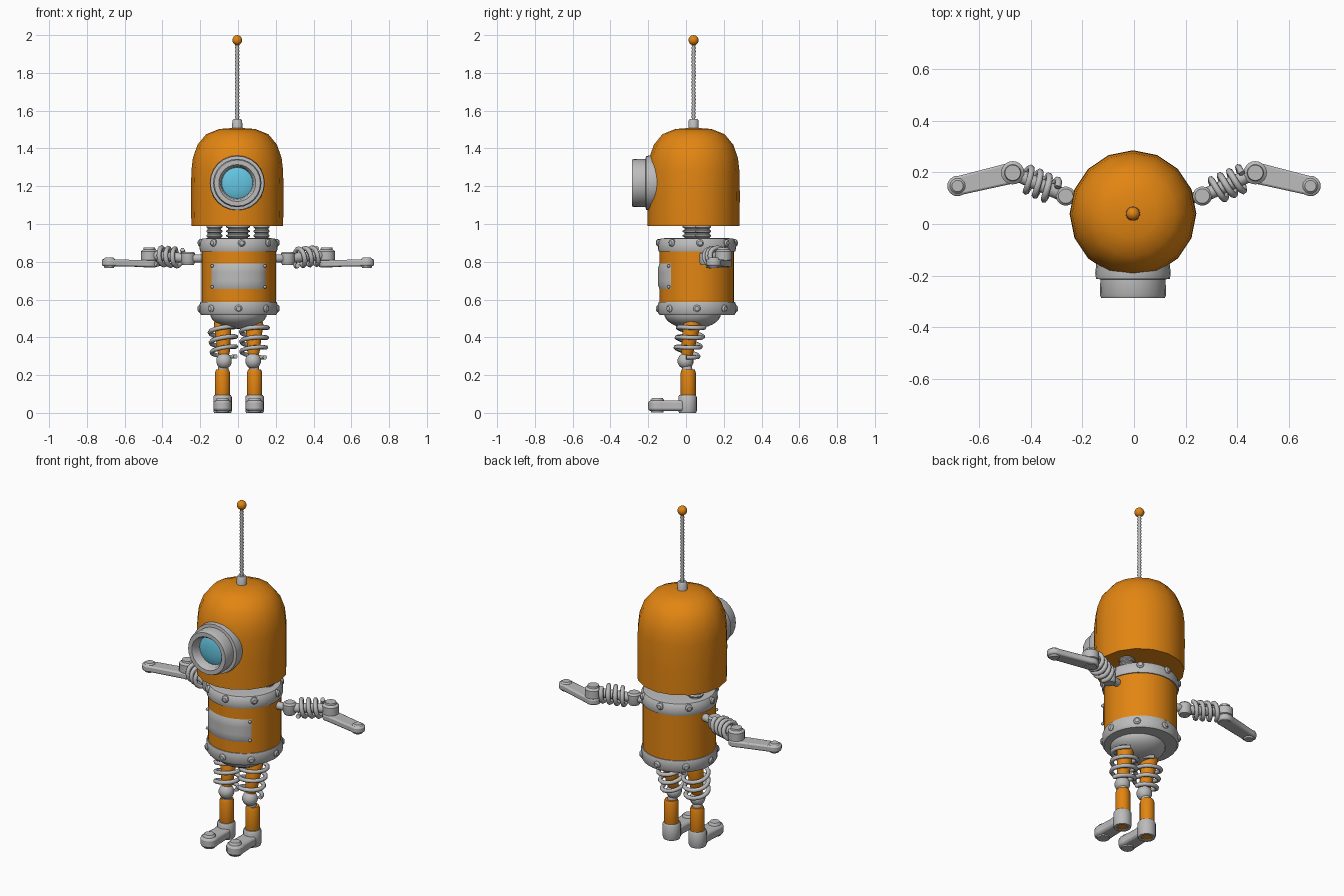
import bpy, bmesh, math
from mathutils import Vector, Matrix

if "Cube" in bpy.data.objects:
    bpy.data.objects.remove(bpy.data.objects["Cube"])


def material(name, rgb):
    m = bpy.data.materials.new(name)
    m.diffuse_color = (*rgb, 1)
    m.use_nodes = True
    m.node_tree.nodes["Principled BSDF"].inputs["Base Color"].default_value = m.diffuse_color
    return m


ORANGE = material("orange paint", (0.76, 0.235, 0.006))
GREY = material("light grey metal", (0.5, 0.5, 0.5))
BLUE = material("blue glass", (0.13, 0.56, 0.76))


def finish(name, bm, mat, angle=40):
    bmesh.ops.recalc_face_normals(bm, faces=bm.faces)
    me = bpy.data.meshes.new(name)
    bm.to_mesh(me)
    bm.free()
    ob = bpy.data.objects.new(name, me)
    bpy.context.collection.objects.link(ob)
    me.materials.append(mat)
    bpy.ops.object.select_all(action='DESELECT')
    ob.select_set(True)
    bpy.context.view_layer.objects.active = ob
    bpy.ops.object.shade_smooth_by_angle(angle=math.radians(angle))
    return ob


def aim(p, direction):
    """Matrix moving to p with local z along direction."""
    q = Vector((0, 0, 1)).rotation_difference(Vector(direction).normalized())
    return Matrix.Translation(Vector(p)) @ q.to_matrix().to_4x4()


def lathe(name, profile, mat, p=(0, 0, 0), direction=(0, 0, 1), n=20, angle=40):
    """Spin (radius, height) points around an axis."""
    bm = bmesh.new()
    vs = [bm.verts.new((r, 0, z)) for r, z in profile]
    es = [bm.edges.new(e) for e in zip(vs, vs[1:])]
    bmesh.ops.spin(bm, geom=vs + es, cent=(0, 0, 0), axis=(0, 0, 1),
                   angle=math.tau, steps=n, use_duplicate=False)
    bmesh.ops.remove_doubles(bm, verts=bm.verts, dist=0.0004)
    bm.transform(aim(p, direction))
    return finish(name, bm, mat, angle)


def rod(name, a, b, r, mat, r2=None, n=16):
    a, b = Vector(a), Vector(b)
    h = (b - a).length
    r2 = r2 or r
    return lathe(name, [(0, 0), (r * .85, 0), (r, .1 * h), (r2, .9 * h), (r2 * .85, h), (0, h)],
                 mat, a, b - a, n)


def ball(name, p, r, mat, n=14):
    bm = bmesh.new()
    bmesh.ops.create_uvsphere(bm, u_segments=n, v_segments=n // 2, radius=r)
    bm.transform(Matrix.Translation(Vector(p)))
    return finish(name, bm, mat, 80)


def coil(name, a, b, radius, wire, turns, mat, radius2=None):
    """Wire spring wound from a to b."""
    a, b = Vector(a), Vector(b)
    m, h = aim(a, b - a), (b - a).length
    steps = int(turns * 16)
    radius2 = radius2 or radius
    cu = bpy.data.curves.new(name, 'CURVE')
    cu.dimensions = '3D'
    cu.bevel_depth, cu.bevel_resolution, cu.use_fill_caps = wire, 1, True
    sp = cu.splines.new('POLY')
    sp.points.add(steps)
    for i, pt in enumerate(sp.points):
        t = i / steps
        w = t * turns * math.tau
        r = radius + (radius2 - radius) * t
        pt.co = (*(m @ Vector((r * math.cos(w), r * math.sin(w), t * h))), 1)
    cu.materials.append(mat)
    ob = bpy.data.objects.new(name, cu)
    bpy.context.collection.objects.link(ob)
    return ob


def link(name, a, b, ra, rb, thick, mat):
    """Flat bar with rounded ends and a narrower waist."""
    a, b = Vector(a), Vector(b)
    d = (b - a).normalized()
    s = Vector((-d.y, d.x, 0)).normalized()
    pts = []
    for c, r, sign in ((b, rb, 1), (a, ra, -1)):
        for i in range(9):
            w = math.pi * (i / 8 - .5) * 1.25
            pts.append(c + sign * (d * math.cos(w) + s * math.sin(w)) * r)
    bm = bmesh.new()
    f = bm.faces.new([bm.verts.new(p - Vector((0, 0, thick / 2))) for p in pts])
    up = bmesh.ops.extrude_face_region(bm, geom=[f])
    bmesh.ops.translate(bm, vec=(0, 0, thick),
                        verts=[v for v in up["geom"] if isinstance(v, bmesh.types.BMVert)])
    ob = finish(name, bm, mat, 50)
    bv = ob.modifiers.new("soft edge", 'BEVEL')
    bv.width, bv.segments, bv.limit_method = thick * .22, 2, 'ANGLE'
    return ob


# Head and antenna
HX, HY = -0.004, 0.04
lathe("head", [(0, .99), (.243, .99), (.245, 1.15), (.243, 1.28), (.235, 1.35), (.21, 1.42),
               (.165, 1.475), (.095, 1.503), (0, 1.51)], ORANGE, (HX, HY, 0), n=16, angle=50)
lathe("antenna_socket", [(0, 1.49), (.028, 1.49), (.026, 1.548), (.02, 1.555), (0, 1.555)],
      GREY, (HX, HY, 0))
beads = 22
profile = [(.008 if i % 2 else .0125, 1.55 + .4 * i / (2 * beads)) for i in range(2 * beads + 1)]
lathe("antenna_rod", profile, GREY, (HX, HY, 0), n=8, angle=80)
ball("antenna_tip", (HX, HY, 1.973), .027, ORANGE)

# Eye, heights run towards the front
EYE = (HX, 0, 1.217)
lathe("eye_housing", [(0, .1), (.135, .1), (.142, .155), (.146, .19), (.143, .212), (.126, .214),
                      (.128, .275), (.122, .287), (.098, .287), (.088, .275), (.082, .235), (0, .235)],
      GREY, EYE, (0, -1, 0), 24)
lathe("eye_lens", [(.083, .236), (.07, .242), (.04, .248), (0, .25)], BLUE, EYE, (0, -1, 0), 24)

# Neck bellows
for i, (x, y, r) in enumerate([(-.125, .09, .043), (0, .045, .063), (.125, .09, .043)]):
    lathe(f"neck_bellows_{i}", [(r if k % 4 in (1, 2) else r * .82, .905 + .095 * k / 16)
                                for k in range(17)], GREY, (x, y, 0))

# Body shell, collars and hip bowl
BX, BY = .003, .058
lathe("body", [(0, .55), (.197, .55), (.197, .9), (0, .9)], ORANGE, (BX, BY, 0), n=32)
lathe("top_collar", [(.19, .855), (.203, .855), (.207, .87), (.205, .905), (.194, .922),
                     (.17, .925), (0, .925)], GREY, (BX, BY, 0), n=32)
lathe("bottom_collar", [(.19, .588), (.202, .588), (.206, .575), (.206, .53), (.198, .518),
                        (0, .518)], GREY, (BX, BY, 0), n=32)
lathe("hip_bowl", [(.15 * math.sin(math.pi * i / 16), .525 - .08 * math.cos(math.pi * i / 16))
                   for i in range(9)], GREY, (BX, .035, 0), n=24)
for z, shift, tag in ((.9, .08, "top"), (.552, 0, "bottom")):
    for i in range(8):
        w = math.tau * i / 8 - math.pi / 2 + shift
        d = Vector((math.cos(w), math.sin(w), 0))
        lathe(f"{tag}_rivet_{i}", [(.02, -.01), (.02, .008), (.012, .016), (0, .017)], GREY,
              Vector((BX, BY, z)) + d * .2, d, 10)

# Curved chest plate with corner screws
bm = bmesh.new()
rows = []
for j in range(7):
    z = .655 + .135 * j / 6
    row = []
    for i in range(13):
        w = math.radians(-46 + 92 * i / 12)
        edge = i in (0, 12) or j in (0, 6)
        r = .198 if edge else .206
        row.append(bm.verts.new((BX + r * math.sin(w), BY - r * math.cos(w), z)))
    rows.append(row)
for lo, hi in zip(rows, rows[1:]):
    for i in range(12):
        bm.faces.new((lo[i], lo[i + 1], hi[i + 1], hi[i]))
finish("chest_plate", bm, GREY, 60)
for sx in (-1, 1):
    for z in (.667, .778):
        w = math.radians(43 * sx)
        ball("plate_screw", (BX + .205 * math.sin(w), BY - .205 * math.cos(w), z), .009, GREY, 8)

for s, side in ((-1, "left"), (1, "right")):
    # Arm: shoulder peg, sprung upper arm, flat forearm
    sh, el, hd = (Vector((s * x, y, z)) for x, y, z in
                  ((.264, .108, .818), (.469, .198, .835), (.682, .147, .795)))
    rod(f"{side}_shoulder_peg", (s * .17, .09, .818), sh, .022, GREY)
    lathe(f"{side}_shoulder_joint", [(0, -.035), (.03, -.035), (.037, -.02), (.037, .025),
                                     (.028, .035), (0, .035)], GREY, sh)
    rod(f"{side}_upper_arm", sh, el, .026, GREY)
    coil(f"{side}_arm_spring", sh.lerp(el, .2), sh.lerp(el, .8), .046, .013, 3.5, GREY)
    lathe(f"{side}_elbow", [(0, -.065), (.032, -.065), (.036, -.05), (.036, -.03), (.045, -.025),
                            (.045, .02), (.032, .03), (.03, .04), (0, .04)], GREY, el)
    link(f"{side}_forearm", (el.x, el.y, .79), hd, .044, .04, .036, GREY)
    lathe(f"{side}_hand_knob", [(0, -.027), (.025, -.027), (.03, -.015), (.03, .018),
                                (.022, .027), (0, .027)], GREY, hd)

    # Leg: sprung thigh, knee ball, shin
    x = BX + s * .085
    hip, knee = Vector((x, .035, .49)), Vector((x - s * .008, -.002, .275))
    rod(f"{side}_thigh", knee.lerp(hip, .15), hip, .033, ORANGE, .047)
    coil(f"{side}_leg_spring", knee.lerp(hip, .1), knee.lerp(hip, .88), .062, .012, 3.2, GREY, .072)
    ball(f"{side}_knee", knee, .043, GREY)
    rod(f"{side}_knee_pin", (x, .012, .2), knee, .027, GREY)
    rod(f"{side}_shin", (x, .012, .06), (x, .012, .23), .04, ORANGE)

    # Foot: ankle cuff, flat bar and toe knob
    lathe(f"{side}_ankle", [(.03, .012), (.03, 0), (.045, 0), (.049, .01), (.049, .085),
                            (.043, .095), (.03, .095)], GREY, (x, .008, 0))
    lathe(f"{side}_sole_plug", [(0, .005), (.031, .005)], ORANGE, (x, .008, 0))
    link(f"{side}_foot", (x, -.03, .038), (x, -.152, .038), .044, .048, .056, GREY)
    lathe(f"{side}_toe_knob", [(0, .002), (.033, .002), (.035, .07), (.027, .08), (0, .08)],
          GREY, (x, -.152, 0))
